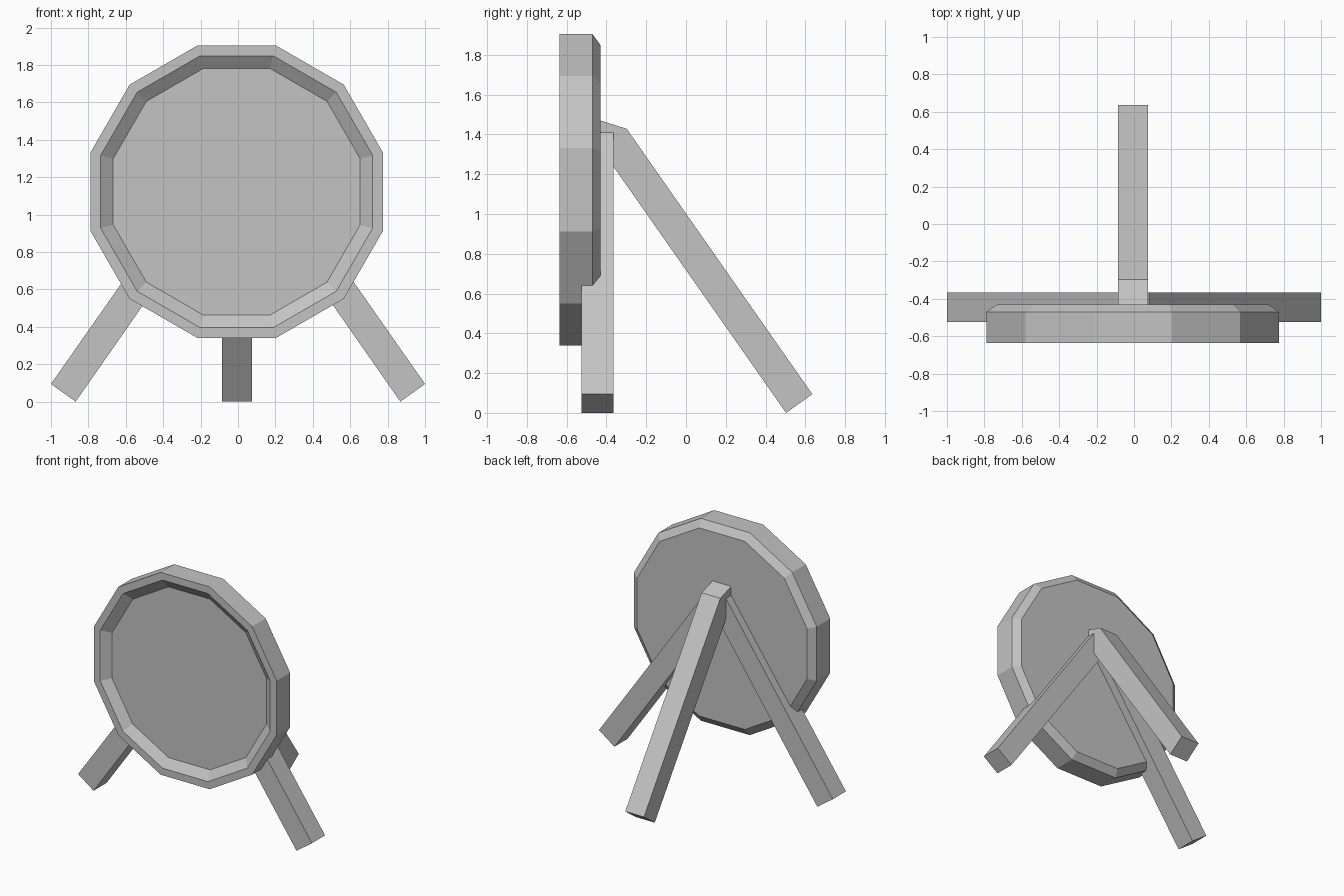
import bpy
import bmesh
import math

if "Cube" in bpy.data.objects:
    bpy.data.objects.remove(bpy.data.objects["Cube"])

grey = bpy.data.materials.new("plain_grey")
grey.diffuse_color = (0.55, 0.55, 0.55, 1)
grey.use_nodes = True
grey.node_tree.nodes["Principled BSDF"].inputs["Base Color"].default_value = grey.diffuse_color


def make_object(name, bm):
    bmesh.ops.recalc_face_normals(bm, faces=bm.faces)
    mesh = bpy.data.meshes.new(name)
    bm.to_mesh(mesh)
    bm.free()
    mesh.materials.append(grey)
    obj = bpy.data.objects.new(name, mesh)
    bpy.context.collection.objects.link(obj)
    return obj


def lathe_disc(name, cx, cz, profile, sides=12):
    """Twelve-sided solid around the y axis; profile is (apothem, y)."""
    bm = bmesh.new()
    rings = []
    for apothem, y in profile:
        r = apothem / math.cos(math.pi / sides)
        angles = [2 * math.pi * (i + 0.5) / sides for i in range(sides)]
        rings.append([bm.verts.new((cx + r * math.cos(a), y, cz + r * math.sin(a)))
                      for a in angles])
    for a, b in zip(rings, rings[1:]):
        for i in range(sides):
            j = (i + 1) % sides
            bm.faces.new((a[i], a[j], b[j], b[i]))
    bm.faces.new(rings[0])
    bm.faces.new(rings[-1])
    return make_object(name, bm)


def prism(name, outline, start, end):
    """Extrude an outline between two points given as functions of (u, v)."""
    bm = bmesh.new()
    a = [bm.verts.new(start(u, v)) for u, v in outline]
    b = [bm.verts.new(end(u, v)) for u, v in outline]
    bm.faces.new(a)
    bm.faces.new(b)
    n = len(outline)
    for i in range(n):
        j = (i + 1) % n
        bm.faces.new((a[i], a[j], b[j], b[i]))
    return make_object(name, bm)


# Round board: recessed floor, sloped lip, flat rim, outer wall, chamfered back
lathe_disc("round_board", -0.007, 1.122,
           [(0.66, -0.585), (0.727, -0.635), (0.782, -0.635),
            (0.782, -0.47), (0.727, -0.43)])

# Two splayed front legs, mirrored in x
leg_outline = [(0.868, 0.0), (1.0, 0.094), (0.079, 1.41), (-0.053, 1.318)]
for side, label in ((-1, "left"), (1, "right")):
    prism("front_leg_" + label, leg_outline,
          lambda u, v: (side * u, -0.525, v),
          lambda u, v: (side * u, -0.365, v))

# Rear leg, bent at the top where it meets the board
rear_outline = [(0.503, 0.0), (0.635, 0.094), (-0.298, 1.428),
                (-0.45, 1.476), (-0.45, 1.36)]
prism("rear_leg", rear_outline,
      lambda u, v: (-0.085, u, v),
      lambda u, v: (0.075, u, v))
